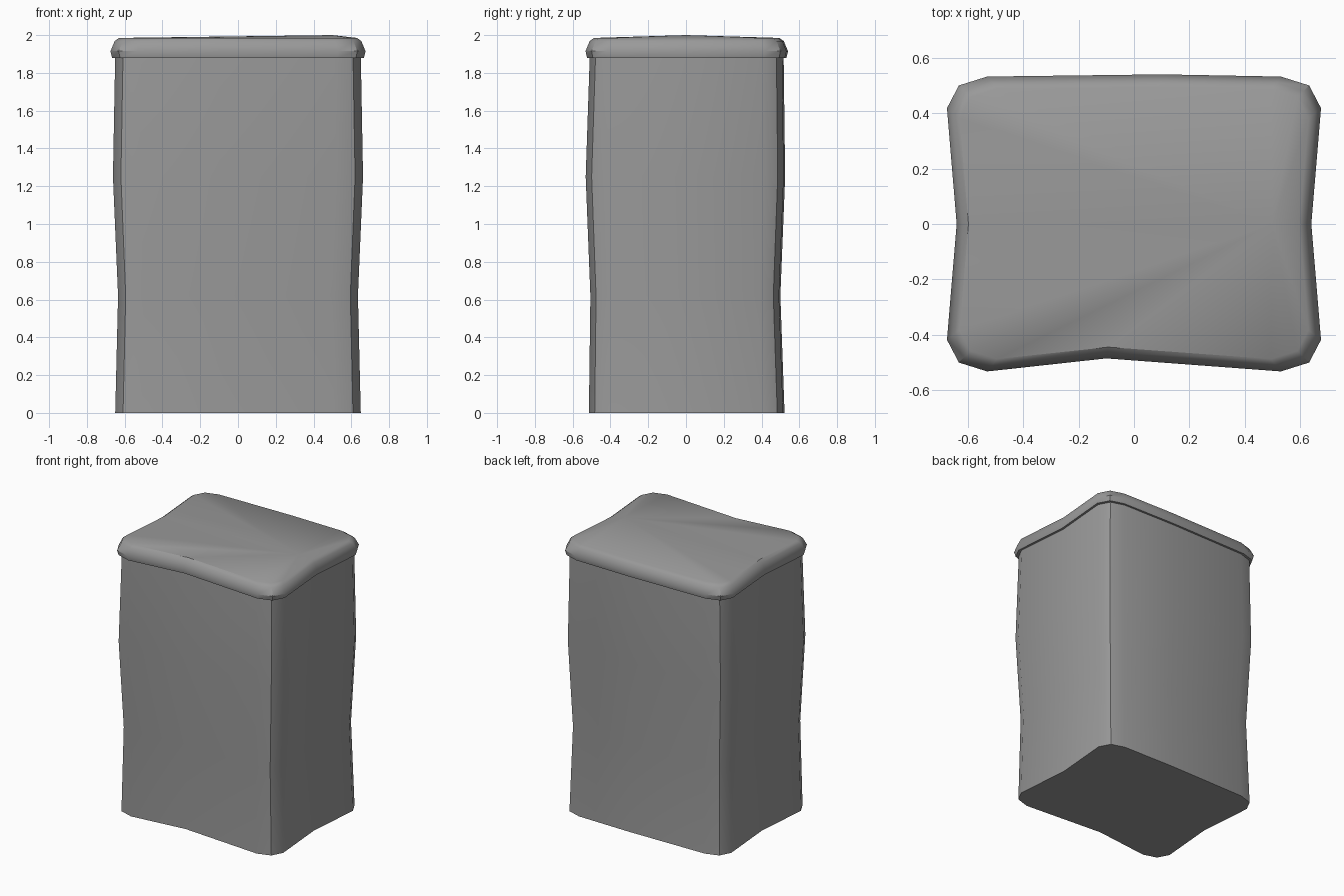
import bpy
import bmesh
import math

cube = bpy.data.objects.get("Cube")
if cube:
    bpy.data.objects.remove(cube, do_unlink=True)

grey = bpy.data.materials.new("plain grey")
grey.use_nodes = True
colour = (0.32, 0.32, 0.32, 1)
grey.diffuse_color = colour
grey.node_tree.nodes["Principled BSDF"].inputs["Base Color"].default_value = colour

HALF_X, HALF_Y = 0.675, 0.535

# Dented rounded outline, counter-clockwise from the front left corner
corner = [(0.53, 0.532), (0.632, 0.5), (0.675, 0.418)]
OUTLINE = [(-0.1, -0.485)]
OUTLINE += [(x, -y) for x, y in corner] + [(0.64, 0)]
OUTLINE += corner[::-1] + [(0.1, 0.54)]
OUTLINE += [(-x, y) for x, y in corner] + [(-0.64, 0)]
OUTLINE += [(-x, -y) for x, y in corner[::-1]]


def loft(name, levels, apex=None):
    """Stack outlines given as (z, half width, half depth, y shift)."""
    bm = bmesh.new()
    rings = []
    for z, hx, hy, shift in levels:
        rings.append([bm.verts.new((x * hx / HALF_X, y * hy / HALF_Y + shift, z))
                      for x, y in OUTLINE])
    count = len(OUTLINE)
    for low, high in zip(rings, rings[1:]):
        for i in range(count):
            j = (i + 1) % count
            bm.faces.new((low[i], low[j], high[j], high[i]))
    bm.faces.new(rings[0][::-1])
    if apex:
        tip = bm.verts.new(apex)
        for i in range(count):
            bm.faces.new((rings[-1][i], rings[-1][(i + 1) % count], tip))
    else:
        bm.faces.new(rings[-1])
    mesh = bpy.data.meshes.new(name)
    bm.to_mesh(mesh)
    bm.free()
    mesh.materials.append(grey)
    obj = bpy.data.objects.new(name, mesh)
    bpy.context.collection.objects.link(obj)
    bpy.ops.object.select_all(action="DESELECT")
    obj.select_set(True)
    bpy.context.view_layer.objects.active = obj
    bpy.ops.object.shade_smooth_by_angle(angle=math.radians(36))
    return obj


# Body, pinched low down and bulging above the middle
loft("body", [(0, 0.65, 0.517, 0),
              (0.62, 0.635, 0.502, -0.007),
              (1.25, 0.662, 0.527, -0.007),
              (1.9, 0.65, 0.512, 0)])

# Lid with a rounded rim and a slightly raised, off-centre top
rim = [(1.88, 0.008), (1.915, 0), (1.968, 0.022), (1.985, 0.045)]
loft("lid", [(z, HALF_X - inset, HALF_Y - inset, 0) for z, inset in rim],
     apex=(0.5, 0, 2))
